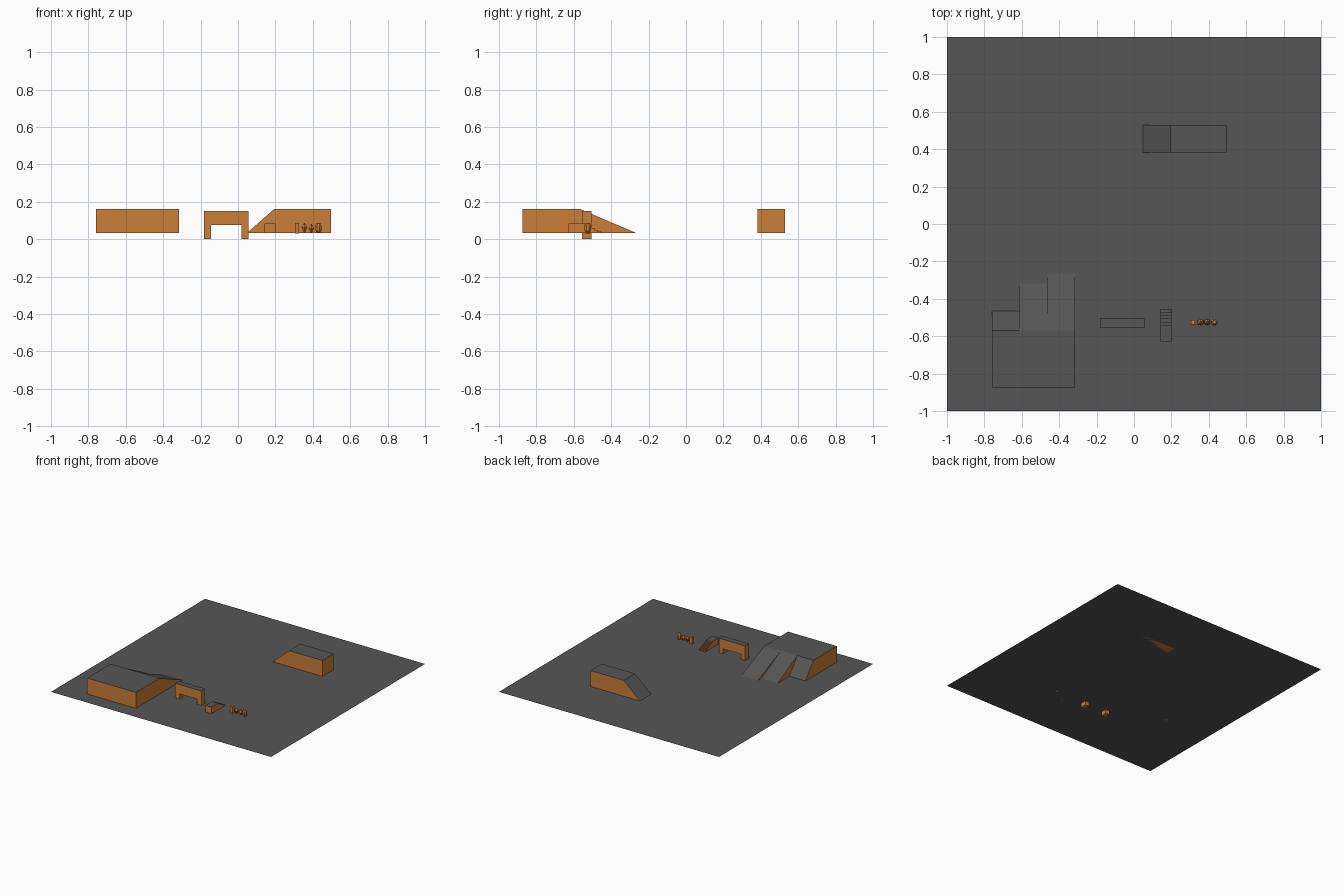
import bpy, bmesh, math
from mathutils import Matrix, Vector

if "Cube" in bpy.data.objects:
    bpy.data.objects.remove(bpy.data.objects["Cube"])


def material(name, rgb):
    m = bpy.data.materials.new(name)
    m.diffuse_color = (*rgb, 1)
    m.use_nodes = True
    m.node_tree.nodes["Principled BSDF"].inputs["Base Color"].default_value = m.diffuse_color
    return m


ORANGE = material("orange_wall", (0.60, 0.21, 0.04))
GREY = material("grey_floor", (0.092, 0.092, 0.092))
G = 0.033          # floor level
TOP = 0.163        # platform height


def finish(name, bm, grey_tops=True):
    """Make an object; walkable faces (pointing up) are grey, the rest orange."""
    bm.normal_update()
    for f in bm.faces:
        f.material_index = 1 if grey_tops and f.normal.z > 0.3 else 0
    me = bpy.data.meshes.new(name)
    bm.to_mesh(me)
    bm.free()
    me.materials.append(ORANGE)
    me.materials.append(GREY)
    ob = bpy.data.objects.new(name, me)
    bpy.context.collection.objects.link(ob)
    return ob


def extrude(name, profile, axis, a, b):
    """Extrude a side profile of (u, z) points along x or y from a to b."""
    bm = bmesh.new()
    pt = (lambda u, z: (a, u, z)) if axis == 'x' else (lambda u, z: (u, a, z))
    face = bm.faces.new([bm.verts.new(pt(u, z)) for u, z in profile])
    res = bmesh.ops.extrude_face_region(bm, geom=[face])
    move = Vector((b - a, 0, 0)) if axis == 'x' else Vector((0, b - a, 0))
    bmesh.ops.translate(bm, vec=move,
                        verts=[g for g in res['geom'] if isinstance(g, bmesh.types.BMVert)])
    bmesh.ops.recalc_face_normals(bm, faces=bm.faces)
    return finish(name, bm)


# Floor: one flat sheet
bm = bmesh.new()
bmesh.ops.create_grid(bm, x_segments=1, y_segments=1, size=1,
                      matrix=Matrix.Translation((0, 0, G)))
finish("floor", bm)

# Large platform with three ramps of different steepness
extrude("platform", [(-0.875, G), (-0.57, G), (-0.57, TOP), (-0.875, TOP)], 'x', -0.76, -0.315)
edges = [-0.76, -0.613, -0.465, -0.315]
for i, foot in enumerate((-0.465, -0.317, -0.265)):
    extrude(f"ramp_{i + 1}", [(-0.57, G), (foot, G), (-0.57, TOP)], 'x', edges[i], edges[i + 1])

# Separate block with a sloped end
extrude("sloped_block", [(0.047, G), (0.498, G), (0.498, TOP), (0.195, TOP)], 'y', 0.383, 0.53)

# Archway whose legs go through the floor
extrude("archway", [(-0.183, 0), (-0.145, 0), (-0.145, 0.075), (0.018, 0.075),
                    (0.018, 0), (0.055, 0), (0.055, 0.152), (-0.183, 0.152)],
        'y', -0.555, -0.505)

# Small staircase
steps, y0, y1, h = 5, -0.54, -0.455, 0.085
prof = [(-0.628, G), (y1, G)]
for i in range(steps):
    z = G + (h - G) * (i + 1) / (steps + 1)
    y = y1 + (y0 - y1) * i / steps
    prof += [(y, z), (y + (y0 - y1) / steps, z)]
prof += [(y0, h), (-0.628, h)]
extrude("staircase", prof, 'x', 0.143, 0.2)


# Row of small pickups, each turned from a (radius, height) profile
def turned(name, x, profile, sides):
    bm = bmesh.new()
    rings = []
    for r, z in profile:
        rings.append([bm.verts.new((x + r * math.cos(t), -0.525 + r * math.sin(t), z))
                      for t in (math.tau * (k + 0.5) / sides for k in range(sides))])
    for lo, hi in zip(rings, rings[1:]):
        for k in range(sides):
            n = (k + 1) % sides
            bm.faces.new((lo[k], lo[n], hi[n], hi[k]))
    bm.faces.new(rings[-1])
    bm.faces.new(rings[0][::-1])
    finish(name, bm, grey_tops=False)


turned("box_pickup", 0.315, [(0.016, 0.030), (0.016, 0.086)], 4)
turned("gem_pickup", 0.355, [(0.004, 0.036), (0.018, 0.064), (0.002, 0.086)], 6)
turned("small_gem_pickup", 0.392, [(0.002, 0.034), (0.017, 0.058), (0.003, 0.082)], 6)
turned("oval_pickup", 0.430, [(0.009, 0.035), (0.018, 0.047), (0.018, 0.075), (0.009, 0.088)], 8)
